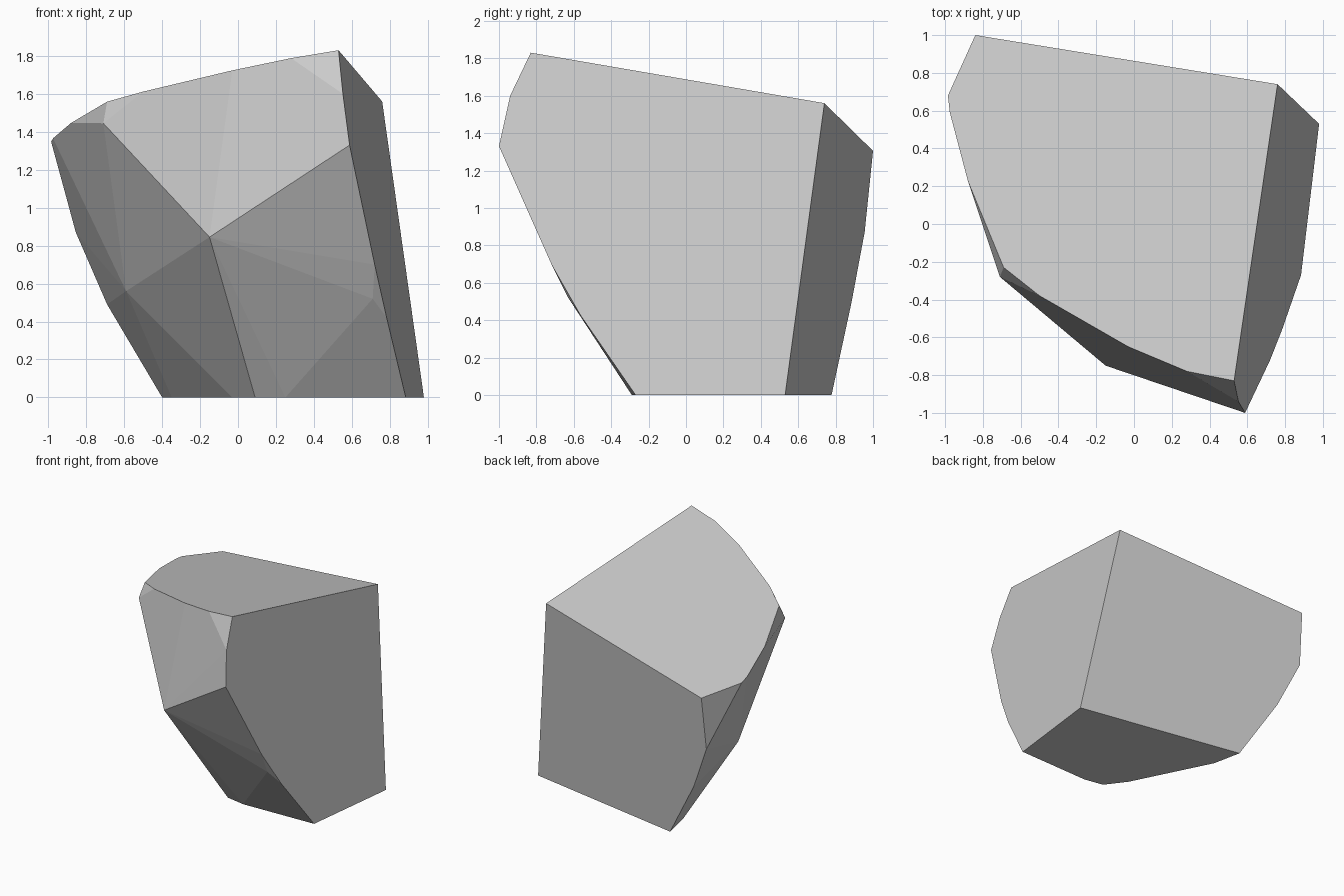
import bpy
import bmesh
from mathutils import Vector
from mathutils.geometry import intersect_line_plane

default = bpy.data.objects.get("Cube")
if default:
    bpy.data.objects.remove(default, do_unlink=True)

# Main corners shared by the three big flat cuts of the stone
top_corner = Vector((0.76, 0.74, 1.56))
front_peak = Vector((0.53, -0.83, 1.83))
back_peak = Vector((-0.84, 1.0, 1.305))
base_corner = Vector((0.98, 0.53, 0))


def outline_on_cut(corner_a, corner_b, axis, outline):
    """Project a two-axis outline along the axis onto the cut plane."""
    normal = (corner_a - top_corner).cross(corner_b - top_corner)
    direction = Vector((0, 0, 0))
    direction[axis] = 1
    points = []
    for pair in outline:
        start = list(pair)
        start.insert(axis, 0)
        start = Vector(start)
        points.append(intersect_line_plane(start, start + direction, top_corner, normal))
    return points


# Rounded rim of the top cut (x, y)
top_rim = outline_on_cut(front_peak, back_peak, 2, [
    (-0.985, 0.68), (-0.975, 0.59), (-0.88, 0.23), (-0.69, -0.23),
    (-0.5, -0.38), (-0.03, -0.65), (0.28, -0.78)])

# Front rim of the side cut (y, z)
side_rim = outline_on_cut(front_peak, base_corner, 0, [
    (-0.94, 1.6), (-1, 1.33), (-0.72, 0.7), (-0.56, 0.42), (-0.27, 0)])

# Outer rim of the back cut (x, z)
back_rim = outline_on_cut(back_peak, base_corner, 1, [
    (-0.855, 0.87), (-0.69, 0.49), (-0.4, 0)])

# Front edge of the flat base
base_rim = [Vector((x, y, 0)) for x, y in
            [(-0.35, 0.54), (-0.03, -0.1), (0.09, -0.26), (0.25, -0.29)]]

# Protruding points of the chipped front
chips = [Vector(p) for p in [
    (-0.15, -0.75, 0.845), (-0.71, -0.28, 1.445),
    (-0.59, 0.16, 0.56), (0.71, -0.63, 0.52)]]

corners = [top_corner, front_peak, back_peak, base_corner]

# Wrap the points into one faceted solid and merge the flat areas
bm = bmesh.new()
for point in corners + top_rim + side_rim + back_rim + base_rim + chips:
    bm.verts.new(point)
hull = bmesh.ops.convex_hull(bm, input=bm.verts)
loose = [v for v in bm.verts if not v.link_faces]
bmesh.ops.delete(bm, geom=loose, context='VERTS')
bmesh.ops.dissolve_limit(bm, angle_limit=0.01, verts=bm.verts, edges=bm.edges)
bmesh.ops.recalc_face_normals(bm, faces=bm.faces)

mesh = bpy.data.meshes.new("stone_chunk")
bm.to_mesh(mesh)
bm.free()

# Plain grey stone
stone_grey = bpy.data.materials.new("stone_grey")
stone_grey.use_nodes = True
colour = (0.6, 0.6, 0.6, 1)
stone_grey.diffuse_color = colour
stone_grey.node_tree.nodes["Principled BSDF"].inputs["Base Color"].default_value = colour
mesh.materials.append(stone_grey)

stone = bpy.data.objects.new("stone_chunk", mesh)
bpy.context.collection.objects.link(stone)
